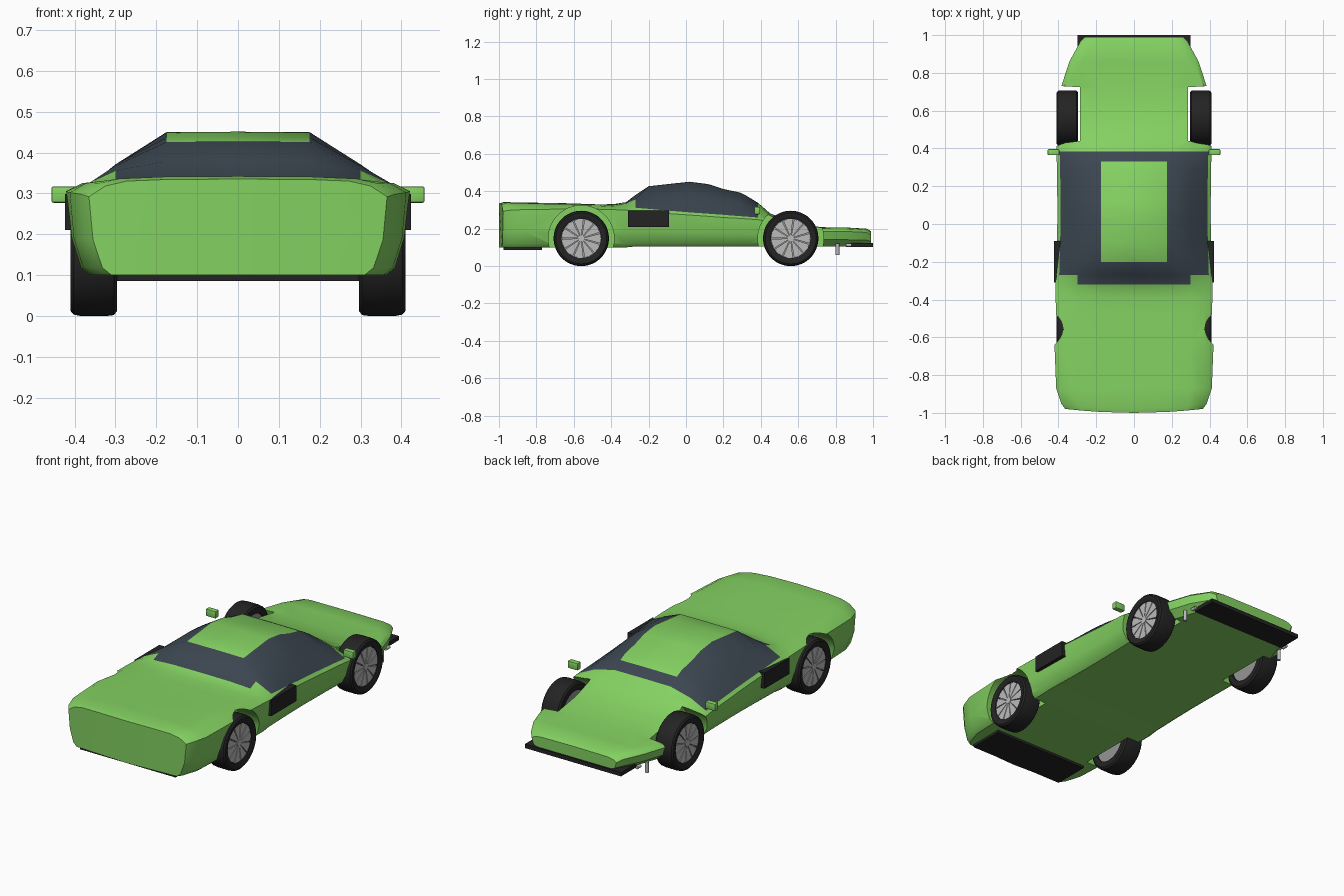
import bpy, bmesh, math
from mathutils import Matrix, Vector

if "Cube" in bpy.data.objects:
    bpy.data.objects.remove(bpy.data.objects["Cube"])


def material(name, rgb):
    m = bpy.data.materials.new(name)
    m.diffuse_color = (*rgb, 1)
    m.use_nodes = True
    m.node_tree.nodes["Principled BSDF"].inputs["Base Color"].default_value = m.diffuse_color
    return m


GREEN = material("green_paint", (0.23, 0.64, 0.12))
GLASS = material("dark_glass", (0.045, 0.062, 0.082))
BLACK = material("black_rubber", (0.017, 0.017, 0.017))
METAL = material("light_metal", (0.50, 0.50, 0.50))
SHADE = material("dark_metal", (0.30, 0.30, 0.30))


def finish(bm, name, mats, angle=35):
    bmesh.ops.recalc_face_normals(bm, faces=bm.faces)
    me = bpy.data.meshes.new(name)
    bm.to_mesh(me)
    bm.free()
    for m in mats:
        me.materials.append(m)
    ob = bpy.data.objects.new(name, me)
    bpy.context.collection.objects.link(ob)
    smooth(ob, angle)
    return ob


def smooth(ob, angle):
    bpy.ops.object.select_all(action='DESELECT')
    ob.select_set(True)
    bpy.context.view_layer.objects.active = ob
    bpy.ops.object.shade_smooth_by_angle(angle=math.radians(angle))


def box(name, x, y, z, mat, bevel=0.0):
    bm = bmesh.new()
    bmesh.ops.create_cube(bm, size=1)
    for v in bm.verts:
        v.co = Vector([(r[0] + r[1]) / 2 + c * (r[1] - r[0]) for r, c in zip((x, y, z), v.co)])
    if bevel:
        bmesh.ops.bevel(bm, geom=bm.edges[:], offset=bevel, segments=2, affect='EDGES', profile=0.5)
    return finish(bm, name, [mat])


def cylinder(name, centre, r, depth, mat, axis='X', segs=48):
    bm = bmesh.new()
    rot = {'X': Matrix.Rotation(math.pi / 2, 4, 'Y'), 'Y': Matrix.Rotation(math.pi / 2, 4, 'X'),
           'Z': Matrix()}[axis]
    bmesh.ops.create_cone(bm, cap_ends=True, segments=segs, radius1=r, radius2=r, depth=depth,
                          matrix=Matrix.Translation(centre) @ rot)
    return finish(bm, name, [mat])


# Body stations: y, half width, widest z, shoulder z, upper side z, top z
STATIONS = [
    (-0.990, 0.365, 0.292, 0.318, 0.330, 0.335),
    (-0.965, 0.385, 0.298, 0.324, 0.336, 0.342),
    (-0.870, 0.412, 0.302, 0.325, 0.334, 0.340),
    (-0.640, 0.421, 0.305, 0.325, 0.332, 0.336),
    (-0.470, 0.413, 0.304, 0.322, 0.328, 0.330),
    (-0.390, 0.415, 0.302, 0.318, 0.327, 0.331),
    (-0.320, 0.415, 0.299, 0.315, 0.335, 0.342),
    (-0.270, 0.413, 0.295, 0.312, 0.356, 0.380),
    (-0.200, 0.411, 0.290, 0.306, 0.368, 0.427),
    (-0.100, 0.408, 0.281, 0.297, 0.371, 0.438),
    (0.020, 0.406, 0.273, 0.287, 0.371, 0.451),
    (0.120, 0.406, 0.266, 0.280, 0.362, 0.438),
    (0.200, 0.407, 0.260, 0.274, 0.350, 0.412),
    (0.290, 0.408, 0.255, 0.267, 0.336, 0.393),
    (0.330, 0.409, 0.252, 0.264, 0.326, 0.372),
    (0.385, 0.411, 0.248, 0.260, 0.306, 0.338),
    (0.450, 0.411, 0.235, 0.248, 0.268, 0.282),
    (0.560, 0.405, 0.210, 0.222, 0.232, 0.238),
    (0.720, 0.388, 0.185, 0.200, 0.206, 0.208),
    (0.860, 0.342, 0.185, 0.199, 0.205, 0.206),
    (0.965, 0.285, 0.180, 0.193, 0.199, 0.200),
    (0.990, 0.262, 0.165, 0.178, 0.184, 0.186),
]


def section(y, w, zw, z4, z5, zt):
    low = 0.1 if y < -0.3 else 0.105
    x4 = w - (0.04 if y < -0.3 else 0.017)
    x5, x6 = min(0.3, 0.84 * x4), min(0.175, 0.6 * x4)
    half = [(0, low), (w - 0.055, low), (w - 0.033, low + 0.018), (w - 0.01, low + 0.45 * (zw - low)),
            (w, zw), (x4, z4), (x5, z5), (x6, zt - 0.001), (0, zt)]
    ring = half + [(-x, z) for x, z in half[-2:0:-1]]
    # the nose bows forward in the middle
    bow = (lambda x: -0.01 + 0.022 * (x / 0.37) ** 2) if y < -0.95 else (lambda x: 0)
    return [(x, y + bow(x), z) for x, z in ring]


bm = bmesh.new()
rings = [[bm.verts.new(p) for p in section(*s)] for s in STATIONS]
n = len(rings[0])
for k, (a, b) in enumerate(zip(rings, rings[1:])):
    y0, y1 = STATIONS[k][0], STATIONS[k + 1][0]
    for i in range(n):
        j = (i + 1) % n
        f = bm.faces.new((a[i], a[j], b[j], b[i]))
        strip = i if i < 8 else n - 1 - i       # 5 side window, 6 pillar, 7 roof
        side = -0.28 < y0 and y1 < 0.39 and strip >= 5
        screen = -0.33 < y0 < -0.3 and strip >= 6
        roof = strip == 7 and y0 > -0.21 and y1 < 0.34
        f.material_index = int((side or screen) and not roof)
for r in (rings[0], rings[-1]):
    bm.faces.new(r[:9])
    bm.faces.new(r[8:] + r[:1])
body = finish(bm, "car_body", [GREEN, GLASS])

# Wheel wells cut out of the body
for s in (-1, 1):
    for y in (-0.56, 0.56):
        cut = cylinder("well_cutter", (s * 0.435, y, 0.148), 0.176, 0.3, GREEN)
        cut.hide_render = True
        mod = body.modifiers.new("well", 'BOOLEAN')
        mod.operation, mod.solver, mod.object = 'DIFFERENCE', 'EXACT', cut
        bpy.ops.object.select_all(action='DESELECT')
        bpy.context.view_layer.objects.active = body
        body.select_set(True)
        bpy.ops.object.modifier_apply(modifier=mod.name)
        bpy.data.objects.remove(cut)
smooth(body, 35)


def lathe(name, profile, centre, s, mat, segs=48):
    """Spin a closed (x, radius) profile round the axle."""
    bm = bmesh.new()
    loops = []
    for k in range(segs):
        t = 2 * math.pi * k / segs
        loops.append([bm.verts.new((s * x, centre[1] + r * math.cos(t), centre[2] + r * math.sin(t)))
                      for x, r in profile])
    for k in range(segs):
        a, b = loops[k], loops[(k + 1) % segs]
        for i in range(len(profile)):
            j = (i + 1) % len(profile)
            bm.faces.new((a[i], a[j], b[j], b[i]))
    return finish(bm, name, [mat])


TYRE = [(0.296, 0.105), (0.296, 0.136), (0.304, 0.146), (0.32, 0.148), (0.386, 0.148),
        (0.402, 0.145), (0.41, 0.136), (0.408, 0.118), (0.402, 0.105)]
for s, side in ((1, "right"), (-1, "left")):
    for y, end in ((-0.56, "front"), (0.56, "rear")):
        c = (0, y, 0.148)
        lathe(f"{end}_{side}_tyre", TYRE, c, s, BLACK)
        cylinder(f"{end}_{side}_rim", (s * 0.347, y, 0.148), 0.106, 0.082, SHADE)
        # broad blade spokes with a small hub
        bm = bmesh.new()
        for k in range(11):
            t = 2 * math.pi * k / 11
            tri = []
            for x in (0.385, 0.399):
                for r, d in ((0.012, -0.2), (0.104, -0.255), (0.105, 0), (0.104, 0.255), (0.012, 0.2)):
                    tri.append(bm.verts.new((s * x, y + r * math.cos(t + d), 0.148 + r * math.sin(t + d))))
            bm.faces.new(tri[:5])
            bm.faces.new(tri[5:])
            for i in range(5):
                j = (i + 1) % 5
                bm.faces.new((tri[i], tri[j], tri[j + 5], tri[i + 5]))
        finish(bm, f"{end}_{side}_spokes", [METAL])
        cylinder(f"{end}_{side}_hub", (s * 0.392, y, 0.148), 0.018, 0.02, METAL, segs=20)

    # Door mirrors, side vents and exhaust pipes
    def span(a, b):
        return tuple(sorted((s * a, s * b)))
    box(f"{side}_mirror", span(0.395, 0.457), (0.365, 0.396), (0.277, 0.317), GREEN, 0.005)
    box(f"{side}_vent", span(0.37, 0.424), (-0.31, -0.09), (0.21, 0.298), BLACK)
    cylinder(f"{side}_exhaust", (s * 0.325, 0.81, 0.09), 0.01, 0.06, METAL, 'Z', 16)
    cylinder(f"{side}_exhaust_tip", (s * 0.315, 0.87, 0.112), 0.009, 0.03, METAL, 'Y', 16)

# Front splitter and rear diffuser plates
box("front_splitter", (-0.296, 0.296), (-0.975, -0.77), (0.086, 0.102), BLACK)
box("rear_diffuser", (-0.298, 0.298), (0.86, 1.0), (0.102, 0.124), BLACK)
